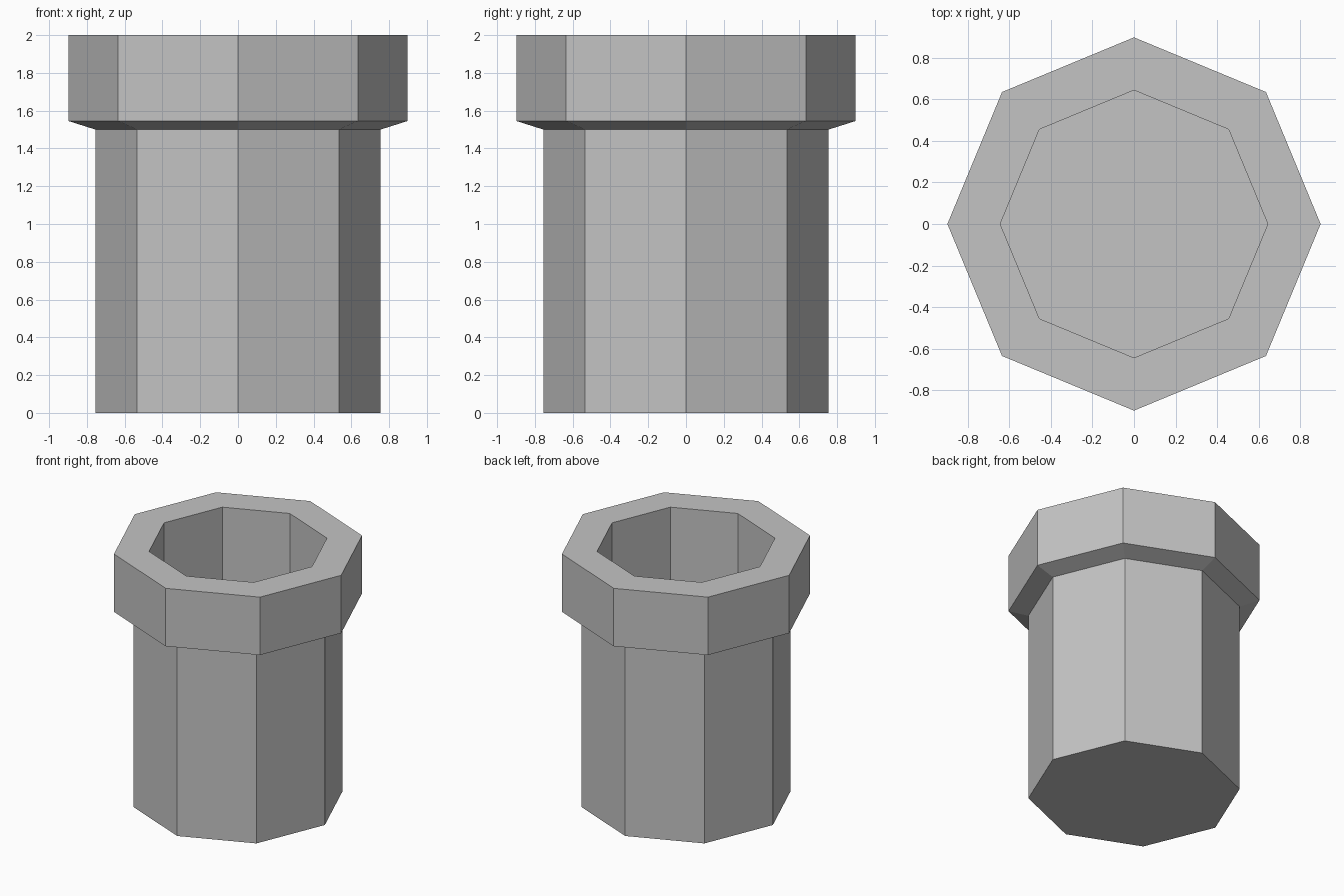
import bpy
import bmesh
from math import cos, sin, tau

cube = bpy.data.objects.get("Cube")
if cube:
    bpy.data.objects.remove(cube, do_unlink=True)

SIDES = 8

# Plain grey for the whole pipe
grey = bpy.data.materials.new("grey")
grey.use_nodes = True
color = (0.55, 0.55, 0.55, 1.0)
grey.diffuse_color = color
grey.node_tree.nodes["Principled BSDF"].inputs["Base Color"].default_value = color


def lathe(name, profile, material):
    """Spin a (radius, height) profile into a faceted solid, capped at both ends."""
    bm = bmesh.new()
    rings = [[bm.verts.new((r * cos(tau * i / SIDES), r * sin(tau * i / SIDES), z))
              for i in range(SIDES)] for r, z in profile]
    for low, high in zip(rings, rings[1:]):
        for i in range(SIDES):
            j = (i + 1) % SIDES
            bm.faces.new((low[i], low[j], high[j], high[i]))
    bm.faces.new(rings[0][::-1])
    bm.faces.new(rings[-1])
    mesh = bpy.data.meshes.new(name)
    bm.to_mesh(mesh)
    bm.free()
    mesh.materials.append(material)
    obj = bpy.data.objects.new(name, mesh)
    bpy.context.collection.objects.link(obj)
    return obj


# Shaft, sloped underside of the collar, collar, rim, then the bore and its floor
lathe("octagonal_pipe", [
    (0.755, 0.0),
    (0.755, 1.5),
    (0.897, 1.545),
    (0.897, 2.0),
    (0.643, 2.0),
    (0.643, 0.1),
], grey)
